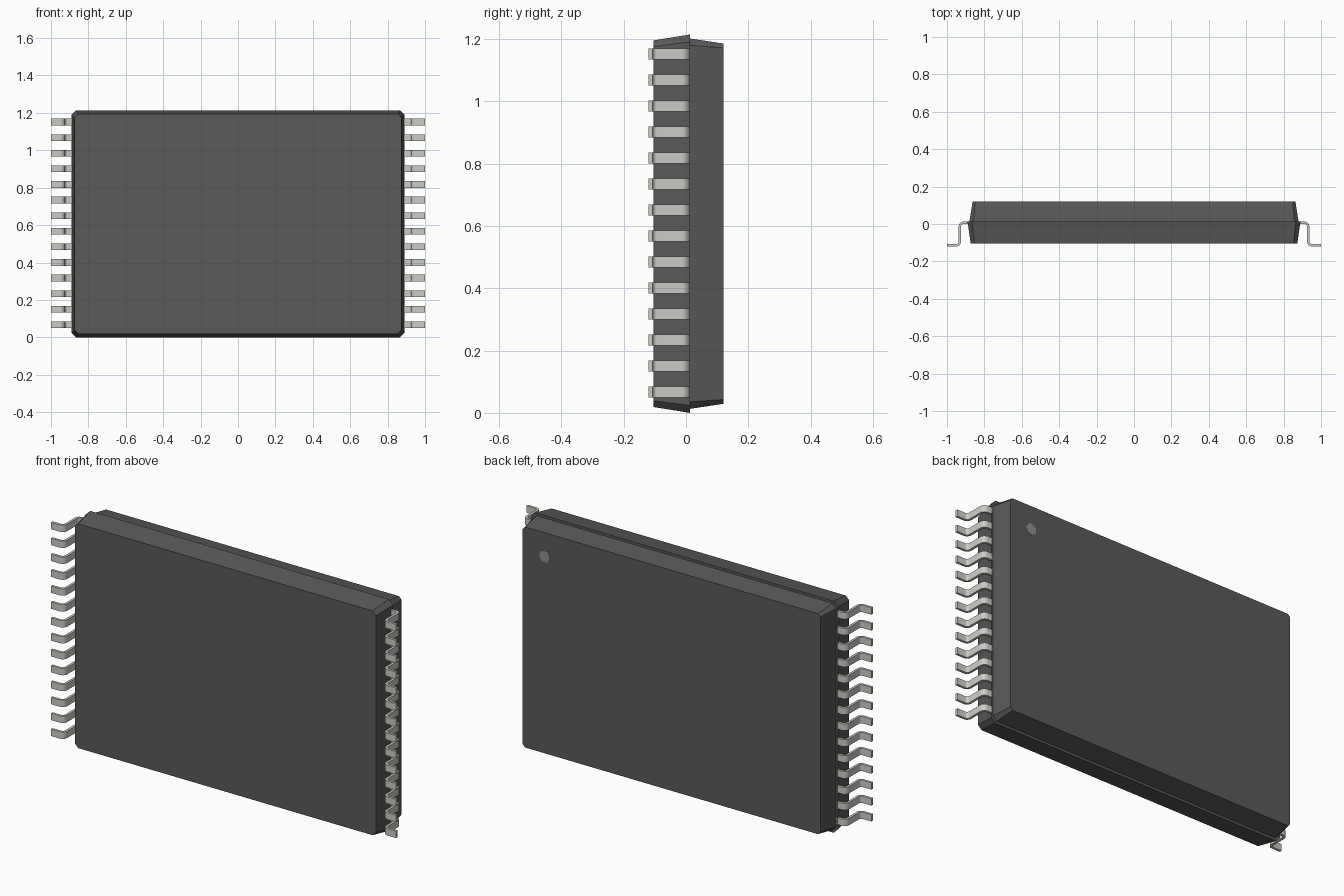
import bpy, bmesh, math
from mathutils import Vector

if "Cube" in bpy.data.objects:
    bpy.data.objects.remove(bpy.data.objects["Cube"])

CZ = 0.607  # height of the body centre


def material(name, v):
    m = bpy.data.materials.new(name)
    m.diffuse_color = (*v, 1)
    m.use_nodes = True
    m.node_tree.nodes["Principled BSDF"].inputs["Base Color"].default_value = m.diffuse_color
    return m


PLASTIC = material("dark_plastic", (0.1, 0.1, 0.1))
METAL = material("lead_metal", (0.6, 0.6, 0.57))
MARK = material("marker_grey", (0.27, 0.27, 0.26))


def make_object(name, bm, mat):
    bmesh.ops.recalc_face_normals(bm, faces=bm.faces)
    me = bpy.data.meshes.new(name)
    bm.to_mesh(me)
    bm.free()
    me.materials.append(mat)
    ob = bpy.data.objects.new(name, me)
    bpy.context.collection.objects.link(ob)
    return ob


def body_half(name, sections):
    """Tapered slab with clipped corners; sections are (y, half_x, half_z, chamfer)."""
    bm = bmesh.new()
    rings = []
    for y, hx, hz, c in sections:
        pts = []
        for sx, sz in ((1, 1), (-1, 1), (-1, -1), (1, -1)):
            pair = [(sx * hx, sz * (hz - c)), (sx * (hx - c), sz * hz)]
            pts += pair if sx * sz > 0 else pair[::-1]
        rings.append([bm.verts.new((x, y, CZ + z)) for x, z in pts])
    a, b = rings
    bm.faces.new(a)
    bm.faces.new(b)
    for i in range(8):
        j = (i + 1) % 8
        bm.faces.new((a[i], a[j], b[j], b[i]))
    return make_object(name, bm, PLASTIC)


# Moulded body: two halves tapering away from a stepped seam
body_half("front_body_half", [(-0.105, 0.873, 0.588, 0.02), (0.013, 0.89, 0.607, 0.024)])
body_half("back_body_half", [(0.013, 0.88, 0.594, 0.022), (0.12, 0.863, 0.578, 0.014)])


def lead_profile(t=0.013, r=0.02, steps=6):
    """Closed gull-wing outline in x, y with rounded bends."""
    top, foot, mid = 0.0065, -0.1135, 0.931
    path = [((0.86, top), (0, 1))]
    for k in range(steps + 1):
        a = math.pi / 2 * (1 - k / steps)
        n = (math.cos(a), math.sin(a))
        path.append(((mid - r + r * n[0], top - r + r * n[1]), n))
    for k in range(steps + 1):
        a = math.pi + math.pi / 2 * k / steps
        n = (-math.cos(a), -math.sin(a))
        path.append(((mid + r - r * n[0], foot + r - r * n[1]), n))
    path.append(((1.0, foot), (0, 1)))
    outer = [Vector(p) + Vector(n) * t / 2 for p, n in path]
    inner = [Vector(p) - Vector(n) * t / 2 for p, n in path]
    return outer, inner


# Leads: one bent strip, arrayed upwards and mirrored to the other side
W, PITCH, COUNT = 0.036, 0.0834, 14
Z0 = CZ + 0.002 - PITCH * (COUNT - 1) / 2
bm = bmesh.new()
outer, inner = lead_profile()
rows = [[bm.verts.new((p.x, p.y, z)) for p in line]
        for z in (Z0 - W / 2, Z0 + W / 2) for line in (outer, inner)]
o0, i0, o1, i1 = rows
for k in range(len(outer) - 1):
    for a, b in ((o0, o1), (o1, i1), (i1, i0), (i0, o0)):
        bm.faces.new((a[k], a[k + 1], b[k + 1], b[k]))
for k in (0, -1):
    bm.faces.new((o0[k], o1[k], i1[k], i0[k]))
leads = make_object("leads", bm, METAL)
bpy.context.view_layer.objects.active = leads
leads.select_set(True)
bpy.ops.object.shade_smooth_by_angle(angle=math.radians(30))
arr = leads.modifiers.new("rows", 'ARRAY')
arr.count = COUNT
arr.use_relative_offset = False
arr.use_constant_offset = True
arr.constant_offset_displace = (0, 0, PITCH)
mir = leads.modifiers.new("other_side", 'MIRROR')
mir.use_axis = (True, False, False)

# Round pin-one marker on the back face
bm = bmesh.new()
bmesh.ops.create_cone(bm, cap_ends=True, segments=32, radius1=0.03, radius2=0.03, depth=0.006)
marker = make_object("orientation_dot", bm, MARK)
marker.rotation_euler.x = math.pi / 2
marker.location = (0.735, 0.118, 1.06)
